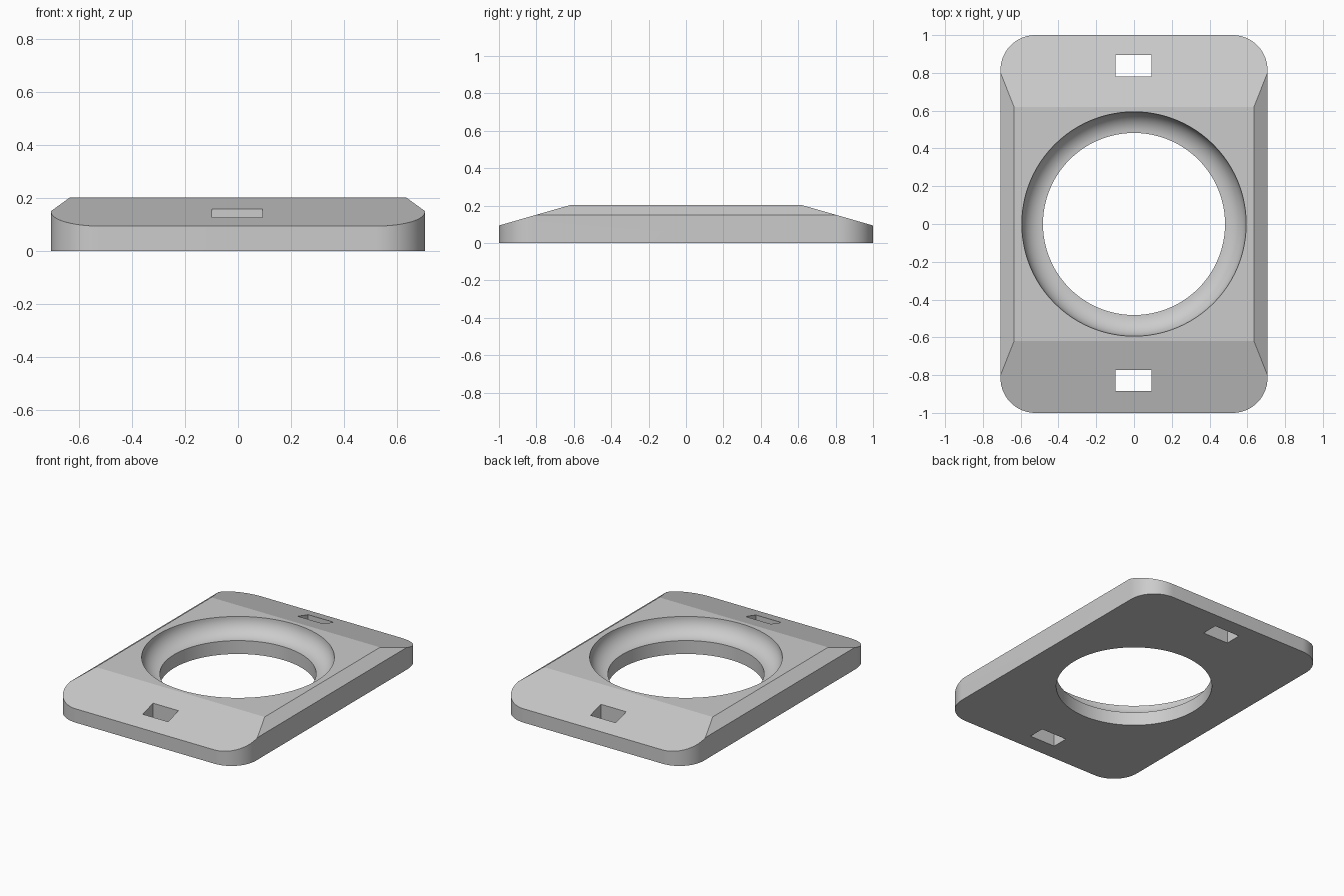
import bpy, bmesh, math
from mathutils import Vector

cube = bpy.data.objects.get("Cube")
if cube:
    bpy.data.objects.remove(cube, do_unlink=True)

HALF_X, HALF_Y, CORNER = 0.707, 1.0, 0.185
TOP, SIDE_Z, END_Z = 0.203, 0.151, 0.094
FLAT_X, FLAT_Y = 0.635, 0.62
HOLE, RIM = 0.482, 0.594

grey = bpy.data.materials.new("plain_grey")
grey.use_nodes = True
colour = (0.6, 0.6, 0.6, 1)
grey.diffuse_color = colour
grey.node_tree.nodes["Principled BSDF"].inputs["Base Color"].default_value = colour


def make_object(name, bm):
    bmesh.ops.recalc_face_normals(bm, faces=bm.faces[:])
    mesh = bpy.data.meshes.new(name)
    bm.to_mesh(mesh)
    bm.free()
    mesh.materials.append(grey)
    obj = bpy.data.objects.new(name, mesh)
    bpy.context.collection.objects.link(obj)
    return obj


def cut(target, cutter):
    mod = target.modifiers.new(cutter.name, 'BOOLEAN')
    mod.operation = 'DIFFERENCE'
    mod.solver = 'EXACT'
    mod.object = cutter
    bpy.context.view_layer.objects.active = target
    bpy.ops.object.modifier_apply(modifier=mod.name)
    bpy.data.objects.remove(cutter, do_unlink=True)


# Rounded rectangular slab
bm = bmesh.new()
outline = []
for quarter, (sx, sy) in enumerate([(1, 1), (-1, 1), (-1, -1), (1, -1)]):
    for i in range(17):
        a = math.radians(90 * (quarter + i / 16))
        outline.append(bm.verts.new((sx * (HALF_X - CORNER) + CORNER * math.cos(a),
                                     sy * (HALF_Y - CORNER) + CORNER * math.sin(a), 0)))
base = bm.faces.new(outline)
raised = bmesh.ops.extrude_face_region(bm, geom=[base])["geom"]
bmesh.ops.translate(bm, vec=(0, 0, TOP),
                    verts=[v for v in raised if isinstance(v, bmesh.types.BMVert)])
bmesh.ops.recalc_face_normals(bm, faces=bm.faces[:])

# Sloped ends and bevelled sides
for s in (1, -1):
    slopes = [(Vector((0, s * FLAT_Y, TOP)), Vector((0, s * (TOP - END_Z), HALF_Y - FLAT_Y))),
              (Vector((s * FLAT_X, 0, TOP)), Vector((s * (TOP - SIDE_Z), 0, HALF_X - FLAT_X)))]
    for point, normal in slopes:
        bmesh.ops.bisect_plane(bm, geom=bm.verts[:] + bm.edges[:] + bm.faces[:],
                               plane_co=point, plane_no=normal, clear_outer=True)
        bmesh.ops.holes_fill(bm, edges=[e for e in bm.edges if e.is_boundary])
plate = make_object("mounting_plate", bm)

# Round opening with a concave seat around its upper edge
bm = bmesh.new()
r = RIM - HOLE
profile = [(0, -0.1), (HOLE, -0.1)]
for i in range(13):
    a = math.pi / 2 * i / 12
    profile.append((HOLE + r * math.sin(a), TOP - r * math.cos(a)))
profile += [(RIM, TOP + 0.1), (0, TOP + 0.1)]
verts = [bm.verts.new((x, 0, z)) for x, z in profile]
edges = [bm.edges.new(pair) for pair in zip(verts, verts[1:])]
bmesh.ops.spin(bm, geom=verts + edges, cent=(0, 0, 0), axis=(0, 0, 1),
               angle=math.tau, steps=96)
bmesh.ops.remove_doubles(bm, verts=bm.verts[:], dist=0.0001)
cut(plate, make_object("opening_cutter", bm))

# Strap slot through each end
for y in (0.838, -0.829):
    bm = bmesh.new()
    bmesh.ops.create_cube(bm, size=1)
    bmesh.ops.scale(bm, vec=(0.191, 0.112, 1), verts=bm.verts[:])
    bmesh.ops.translate(bm, vec=(-0.002, y, 0), verts=bm.verts[:])
    cut(plate, make_object("slot_cutter", bm))

# Smooth curves, sharp creases
bpy.ops.object.select_all(action='DESELECT')
plate.select_set(True)
bpy.context.view_layer.objects.active = plate
bpy.ops.object.shade_smooth_by_angle(angle=math.radians(12))
